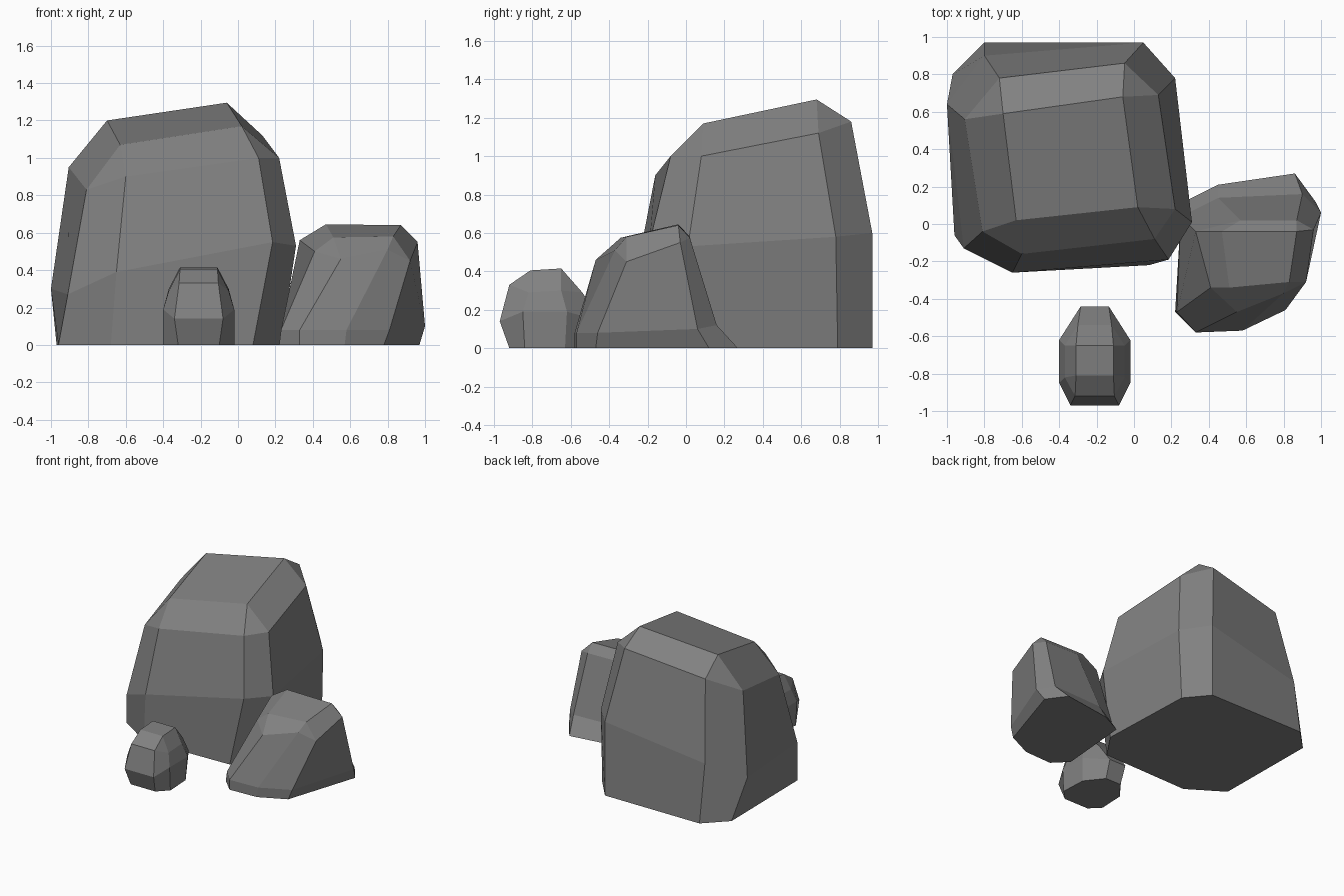
import bpy, bmesh

stone = bpy.data.materials.new("dark_stone")
stone.diffuse_color = (.22, .22, .22, 1)


def boulder(name, *rings):
    """Loft eight-corner rings upward; the last ring is a four-corner cap."""
    bm = bmesh.new()
    rows = [[bm.verts.new(co) for co in ring] for ring in rings]
    n = len(rows[0])
    for low, high in zip(rows[:-1], rows[1:]):
        k = n // len(high)                      # lower corners per upper corner
        for i in range(n):
            j = (i + 1) % n
            loop = [low[i], low[j], high[j // k], high[i // k]]
            bm.faces.new(list(dict.fromkeys(loop)))
    bm.faces.new(rows[0])
    bm.faces.new(rows[-1])
    bmesh.ops.recalc_face_normals(bm, faces=bm.faces[:])
    me = bpy.data.meshes.new(name)
    bm.to_mesh(me)
    bm.free()
    me.materials.append(stone)
    ob = bpy.data.objects.new(name, me)
    bpy.context.collection.objects.link(ob)
    return ob


def mirrored(cx, half):
    """Close a half ring (offset from centre plane, y, z) with its mirror."""
    return ([(cx + dx, y, z) for dx, y, z in half]
            + [(cx - dx, y, z) for dx, y, z in reversed(half)])


# Large boulder: base, waist, shoulder and sloped cap
boulder(
    "large_boulder",
    [(-.97, .80, 0), (-.80, .97, 0), (.05, .97, 0), (.20, .79, 0),
     (.23, 0, 0), (.08, -.22, 0), (-.68, -.24, 0), (-.96, -.06, 0)],
    [(-1.0, .64, .30), (-.80, .90, .46), (.05, .97, .60), (.22, .78, .58),
     (.31, .01, .53), (.185, -.19, .55), (-.65, -.26, .39), (-.91, -.13, .27)],
    [(-.905, .56, .95), (-.72, .78, 1.08), (-.05, .86, 1.18), (.13, .69, 1.12),
     (.22, .08, 1.0), (.11, -.08, 1.0), (-.60, -.16, .90), (-.81, -.04, .83)],
    [(-.70, .59, 1.20), (-.06, .68, 1.295), (.02, .09, 1.17), (-.63, .02, 1.07)],
)

# Medium boulder: base, low belt, shoulder and cap
boulder(
    "medium_boulder",
    [(.27, .12, 0), (.45, .21, 0), (.86, .27, 0), (.97, .12, 0),
     (.78, -.47, 0), (.57, -.57, 0), (.33, -.58, 0), (.22, -.47, 0)],
    [(.25, .04, .10), (.45, .14, .12), (.90, .16, .12), (1.0, .06, .10),
     (.81, -.46, .08), (.58, -.57, .08), (.33, -.58, .08), (.23, -.47, .08)],
    [(.33, -.04, .56), (.57, .02, .58), (.87, .02, .575), (.96, -.03, .55),
     (.92, -.31, .45), (.80, -.37, .51), (.55, -.47, .46), (.41, -.34, .50)],
    [(.47, -.04, .645), (.87, -.04, .64), (.83, -.31, .58), (.51, -.34, .575)],
)

# Small boulder: symmetric left to right
boulder("small_boulder", *[mirrored(-.21, half) for half in (
    [(.11, -.92, 0), (.19, -.84, 0), (.18, -.63, 0), (.07, -.49, 0)],
    [(.13, -.97, .14), (.19, -.85, .19), (.19, -.62, .19), (.075, -.44, .14)],
    [(.105, -.92, .33), (.16, -.82, .29), (.16, -.65, .30), (.09, -.54, .29)],
    [(.10, -.81, .405), (.10, -.65, .415)],
)])
